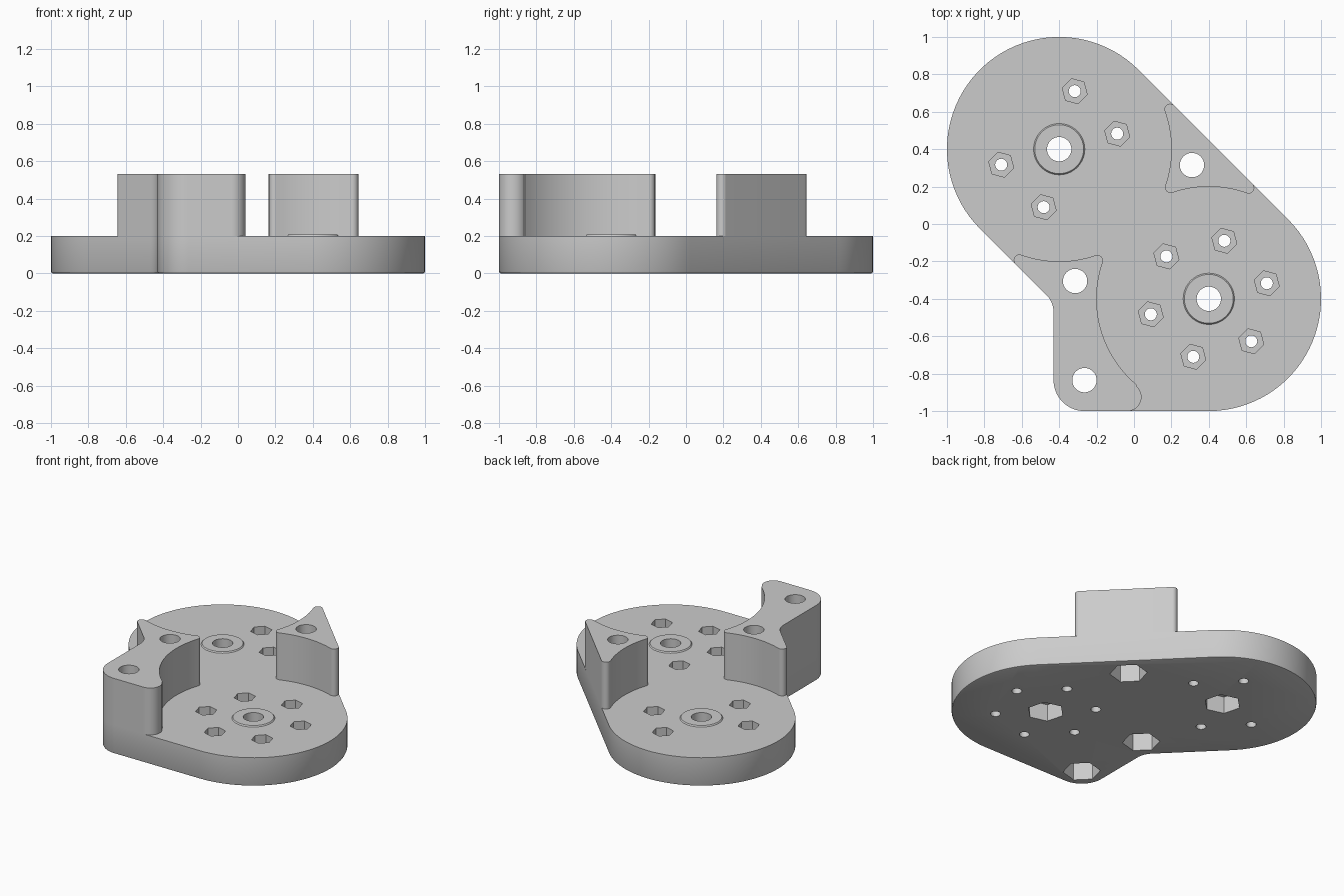
import bpy
import bmesh
from math import cos, sin, radians, atan2, degrees, dist
from mathutils import Vector

if "Cube" in bpy.data.objects:
    bpy.data.objects.remove(bpy.data.objects["Cube"])

grey = bpy.data.materials.new("plain_grey")
grey.use_nodes = True
colour = (0.6, 0.6, 0.6, 1)
grey.diffuse_color = colour
grey.node_tree.nodes["Principled BSDF"].inputs["Base Color"].default_value = colour

# Main dimensions
A, B, R = (-0.4, 0.4), (0.4, -0.4), 0.6      # the two round lobes
PLATE, TOP, ROUND = 0.2, 0.53, 0.03
HOLE, NUT = 0.065, 0.12


def arc(c, r, a0, a1):
    n = max(2, round(abs(a1 - a0) / 4))
    angles = [radians(a0 + (a1 - a0) * i / n) for i in range(n + 1)]
    return [(c[0] + r * cos(a), c[1] + r * sin(a)) for a in angles]


def heading(p, q):
    return degrees(atan2(q[1] - p[1], q[0] - p[0]))


def add_prism(bm, outline, z0, z1):
    pts = [p for i, p in enumerate(outline) if dist(p, outline[i - 1]) > 0.001]
    face = bm.faces.new([bm.verts.new((x, y, z0)) for x, y in pts])
    ring = list(face.edges)
    out = bmesh.ops.extrude_face_region(bm, geom=[face], use_keep_orig=True)
    top = [g for g in out["geom"] if isinstance(g, bmesh.types.BMVert)]
    bmesh.ops.translate(bm, verts=top, vec=Vector((0, 0, z1 - z0)))
    return ring


def to_object(name, bm):
    bmesh.ops.recalc_face_normals(bm, faces=bm.faces)
    mesh = bpy.data.meshes.new(name)
    bm.to_mesh(mesh)
    bm.free()
    mesh.materials.append(grey)
    obj = bpy.data.objects.new(name, mesh)
    bpy.context.collection.objects.link(obj)
    return obj


def prism(name, outline, z0, z1, chamfer=0):
    bm = bmesh.new()
    ring = add_prism(bm, outline, z0, z1)
    if chamfer:
        bmesh.ops.bevel(bm, geom=ring, offset=chamfer, segments=2, profile=0.5, affect='EDGES')
    return to_object(name, bm)


# Foot corner and the concave bend shared by the plate and the long post
foot = arc((-0.56, -0.472), 0.13, 45, 0) + arc((-0.265, -0.835), 0.165, 180, 270)

# Base plate
plate = prism("base_plate", arc(A, R, 45, 225) + foot + arc(B, R, -90, 45), 0, PLATE, 0.01)

# Rounded corners of the small post: two slim tips and the inner corner
tip, inner, tip2 = (0.193, 0.613), (0.196, 0.196), (0.613, 0.193)
ta, ia = heading(A, tip), heading(A, inner)
corner_post = prism("short_post",
                    arc(tip, ROUND, 45, 180 + ta) + arc(A, R, ta, ia)
                    + arc(inner, ROUND, 180 + ia, 270 - ia) + arc(B, R, 90 - ia, 90 - ta)
                    + arc(tip2, ROUND, 270 - ta, 405), PLATE, TOP)

# Long post: same inner corner turned half round, with a foot running to the front
toe, inner_l, tip_l = (-0.035, -0.925), (-0.196, -0.196), (-0.613, -0.193)
toe_angle = heading(toe, B)
long_post = prism("long_post",
                  arc(toe, 0.075, -90, toe_angle) + arc(B, R, 180 + toe_angle, 180 + ia)
                  + arc(inner_l, ROUND, ia, 90 - ia) + arc(A, R, 270 - ia, 270 - ta)
                  + arc(tip_l, ROUND, 90 - ta, 225) + foot, PLATE, TOP)

# Low bosses around the lobe centres
bosses = []
for name, c in (("back_boss", A), ("front_boss", B)):
    bm = bmesh.new()
    ring = add_prism(bm, arc(c, 0.145, 0, 360)[:-1], PLATE - 0.01, PLATE + 0.008)
    for v in bm.verts:
        if v.co.z > PLATE:
            centre = Vector((c[0], c[1], v.co.z))
            v.co = centre + (v.co - centre) * 0.9
    bosses.append(to_object(name, bm))

# Cutters: round through holes, then hexagonal nut pockets
holes, pockets = bmesh.new(), bmesh.new()


def drill(c, r, nut, turn, z0, z1):
    add_prism(holes, arc(c, r, 0, 360)[:-1], -0.1, 0.7)
    hexagon = [(c[0] + nut * cos(radians(turn + 60 * i)),
                c[1] + nut * sin(radians(turn + 60 * i))) for i in range(6)]
    add_prism(pockets, hexagon, z0, z1)


for c in (A, B):
    drill(c, HOLE, NUT, 45, -0.1, 0.12)
for c in ((0.31, 0.315), (-0.315, -0.305), (-0.265, -0.835)):
    drill(c, HOLE, NUT, 15, -0.1, 0.19)
for c, angles in ((A, (15, 75, 195, 255)), (B, range(15, 375, 60))):
    for a in angles:
        p = (c[0] + 0.321 * cos(radians(a)), c[1] + 0.321 * sin(radians(a)))
        drill(p, 0.032, 0.069, 45, 0.1, 0.3)

cutters = [to_object("hole_cutter", holes), to_object("pocket_cutter", pockets)]
for cutter in cutters:
    cutter.hide_render = True


def cut(obj, tools):
    bpy.ops.object.select_all(action='DESELECT')
    obj.select_set(True)
    bpy.context.view_layer.objects.active = obj
    for tool in tools:
        mod = obj.modifiers.new("cut", 'BOOLEAN')
        mod.operation, mod.solver, mod.object = 'DIFFERENCE', 'EXACT', tool
        bpy.ops.object.modifier_apply(modifier=mod.name)
    bpy.ops.object.shade_smooth_by_angle(angle=radians(30))


cut(plate, cutters)
for part in [corner_post, long_post] + bosses:
    cut(part, cutters[:1])
for cutter in cutters:
    bpy.data.objects.remove(cutter)
